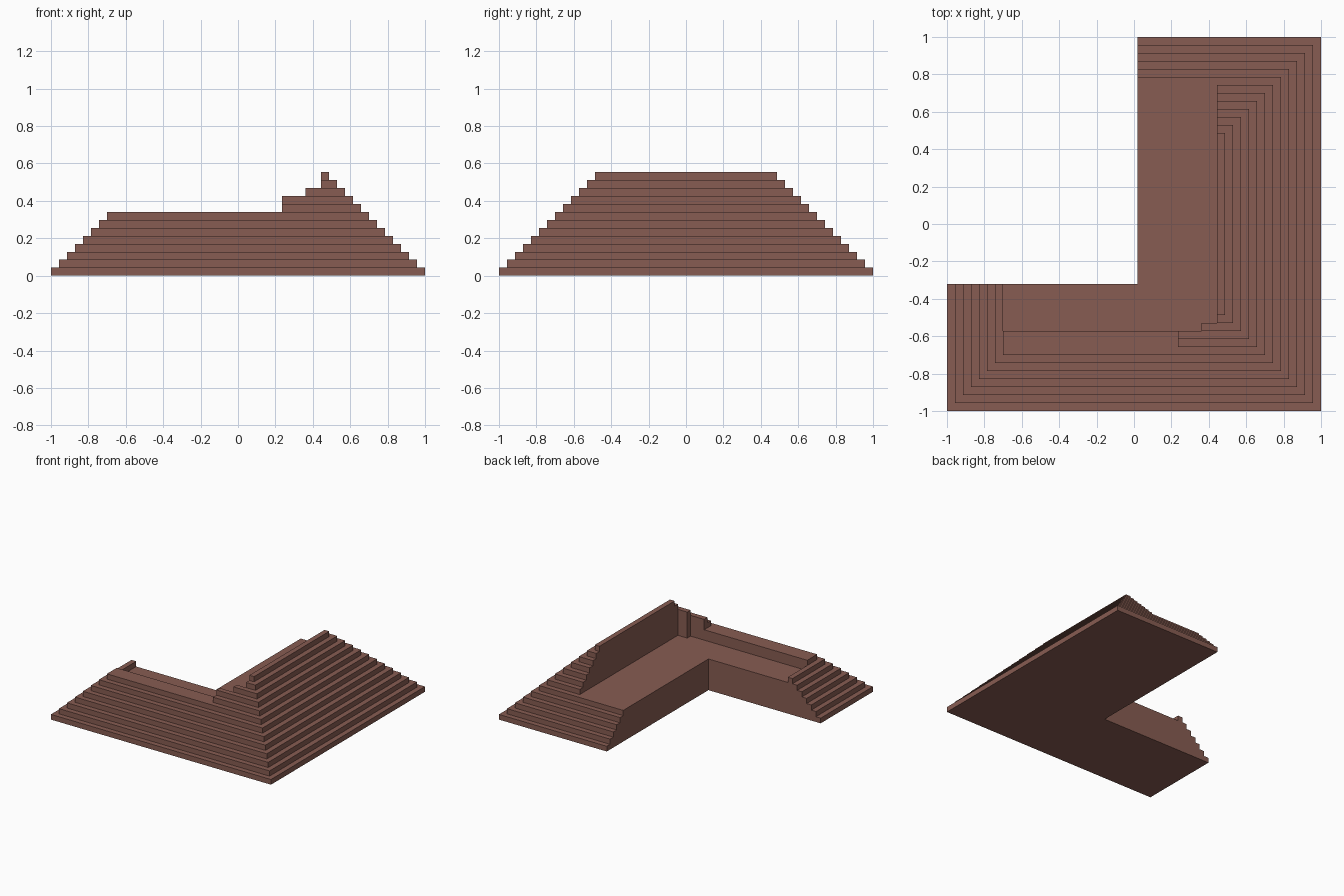
import bpy
import bmesh

if "Cube" in bpy.data.objects:
    bpy.data.objects.remove(bpy.data.objects["Cube"], do_unlink=True)

brown = bpy.data.materials.new("earth_brown")
brown.use_nodes = True
color = (0.242, 0.107, 0.084, 1)
brown.diffuse_color = color
brown.node_tree.nodes["Principled BSDF"].inputs["Base Color"].default_value = color

STEP = 0.0427           # rise and setback of every course
NOTCH_X, NOTCH_Y = 0.02, -0.32
WALL_X = 0.445          # inner face of the tall side wall
PARAPET_Y = -1 + 10 * STEP
PILLAR_X, PILLAR_Y = 0.36, -1 + 11 * STEP
BLOCK_X = 0.236         # end of the raised corner block


def course(name, level, outline):
    """Extrude a plan outline into one course of the stepped mound."""
    bm = bmesh.new()
    verts = [bm.verts.new((x, y, level * STEP)) for x, y in outline]
    face = bm.faces.new(verts)
    top = bmesh.ops.extrude_face_region(bm, geom=[face])["geom"]
    bmesh.ops.translate(bm, vec=(0, 0, STEP),
                        verts=[v for v in top if isinstance(v, bmesh.types.BMVert)])
    bmesh.ops.recalc_face_normals(bm, faces=bm.faces)
    mesh = bpy.data.meshes.new(name)
    bm.to_mesh(mesh)
    bm.free()
    mesh.materials.append(brown)
    bpy.context.collection.objects.link(bpy.data.objects.new(name, mesh))


for i in range(13):
    outer = 1 - i * STEP
    if i < 6:
        # L-shaped base courses, the last one carrying the walkway
        course(f"base_course_{i + 1}", i, [
            (-outer, -outer), (outer, -outer), (outer, outer),
            (NOTCH_X, outer), (NOTCH_X, NOTCH_Y), (-outer, NOTCH_Y)])
        continue
    # Tall side wall
    side = [(outer, -outer), (outer, outer), (WALL_X, outer)]
    if i > 10:
        course(f"wall_course_{i + 1}", i, side + [(WALL_X, -outer)])
        continue
    # Corner pillar joined to the side wall
    side += [(WALL_X, PILLAR_Y), (PILLAR_X, PILLAR_Y)]
    if i == 10:
        course("corner_pillar_course", i, side + [(PILLAR_X, -outer)])
        continue
    # Front parapet, or the shorter raised corner block
    start = -outer if i < 8 else BLOCK_X
    front = [(PILLAR_X, PARAPET_Y)]
    if i == 6:
        # Low curb closing the end of the walkway
        curb = start + STEP
        front += [(curb, PARAPET_Y), (curb, NOTCH_Y), (start, NOTCH_Y)]
    else:
        front += [(start, PARAPET_Y)]
    name = "parapet_course" if i < 8 else "corner_block_course"
    course(f"{name}_{i + 1}", i, side + front + [(start, -outer)])
